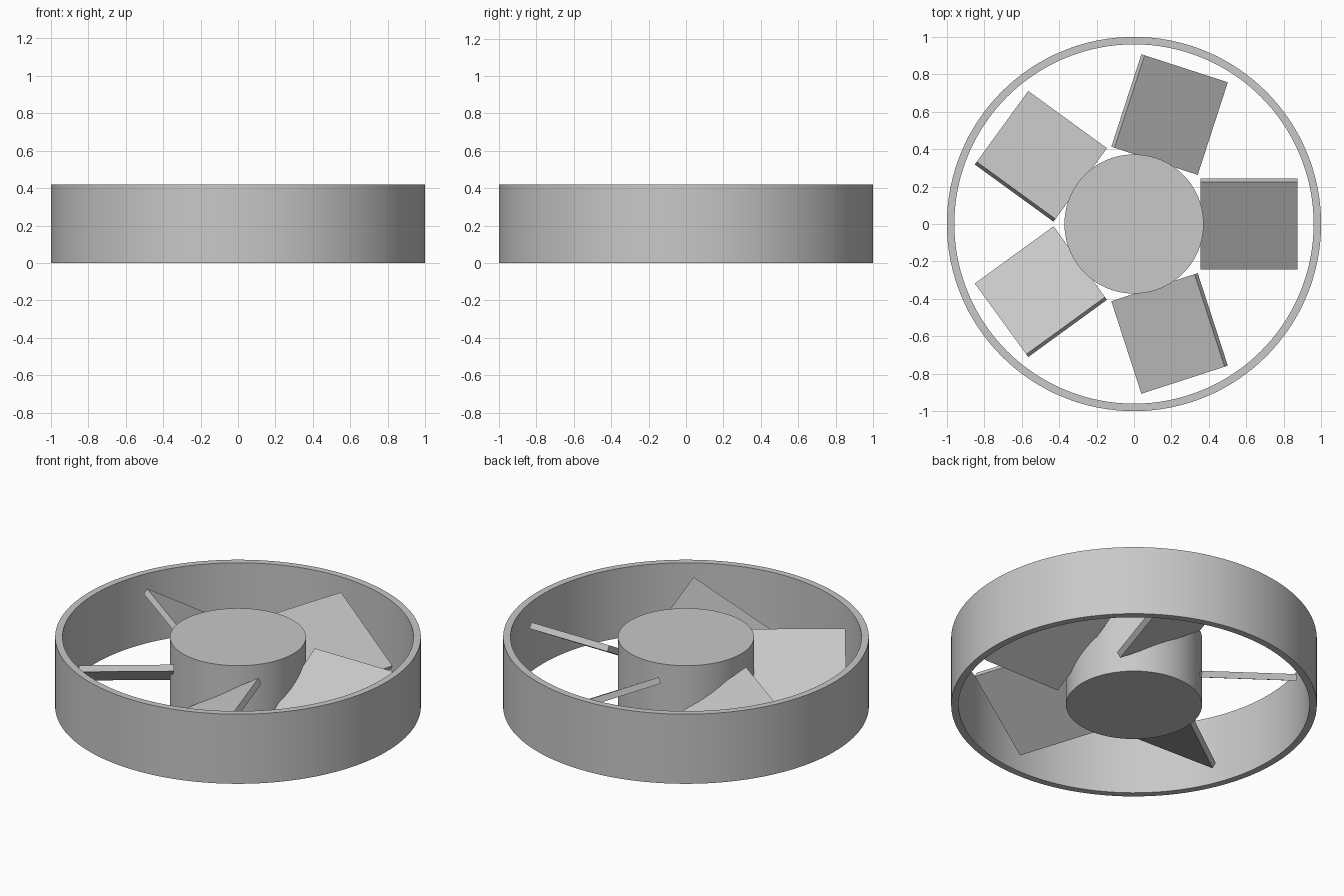
import bpy, bmesh, math
from mathutils import Matrix

cube = bpy.data.objects.get("Cube")
if cube:
    bpy.data.objects.remove(cube, do_unlink=True)

HEIGHT = 0.42
BLADES = 5
PITCH = math.radians(30)

grey = bpy.data.materials.new("light_grey")
grey.use_nodes = True
colour = (0.58, 0.58, 0.58, 1)
grey.diffuse_color = colour
grey.node_tree.nodes["Principled BSDF"].inputs["Base Color"].default_value = colour


def add_part(name, bm, smooth=False):
    bmesh.ops.recalc_face_normals(bm, faces=bm.faces)
    mesh = bpy.data.meshes.new(name)
    bm.to_mesh(mesh)
    bm.free()
    mesh.materials.append(grey)
    obj = bpy.data.objects.new(name, mesh)
    bpy.context.collection.objects.link(obj)
    if smooth:
        bpy.ops.object.select_all(action='DESELECT')
        obj.select_set(True)
        bpy.context.view_layer.objects.active = obj
        bpy.ops.object.shade_smooth_by_angle(angle=math.radians(30))
    return obj


# Outer ring: rectangular section swept around the axis
bm = bmesh.new()
section = [bm.verts.new((r, 0, z)) for r, z in
           ((0.96, 0), (1, 0), (1, HEIGHT), (0.96, HEIGHT))]
edges = [bm.edges.new((section[i - 1], section[i])) for i in range(4)]
bmesh.ops.spin(bm, geom=section + edges, cent=(0, 0, 0), axis=(0, 0, 1),
               angle=math.tau, steps=128, use_merge=True)
bmesh.ops.remove_doubles(bm, verts=bm.verts, dist=0.0001)
add_part("outer_ring", bm, smooth=True)

# Solid hub, flush with the ring at both ends
bm = bmesh.new()
bmesh.ops.create_cone(bm, cap_ends=True, segments=96, radius1=0.372,
                      radius2=0.372, depth=HEIGHT,
                      matrix=Matrix.Translation((0, 0, HEIGHT / 2)))
add_part("hub", bm, smooth=True)

# Pitched flat blades around the hub
for i in range(BLADES):
    bm = bmesh.new()
    placement = (Matrix.Rotation(i * math.tau / BLADES, 4, 'Z')
                 @ Matrix.Translation((0.615, 0, HEIGHT / 2))
                 @ Matrix.Rotation(PITCH, 4, 'X')
                 @ Matrix.Diagonal((0.52, 0.54, 0.036, 1)))
    bmesh.ops.create_cube(bm, size=1, matrix=placement)
    add_part(f"blade_{i + 1}", bm)
